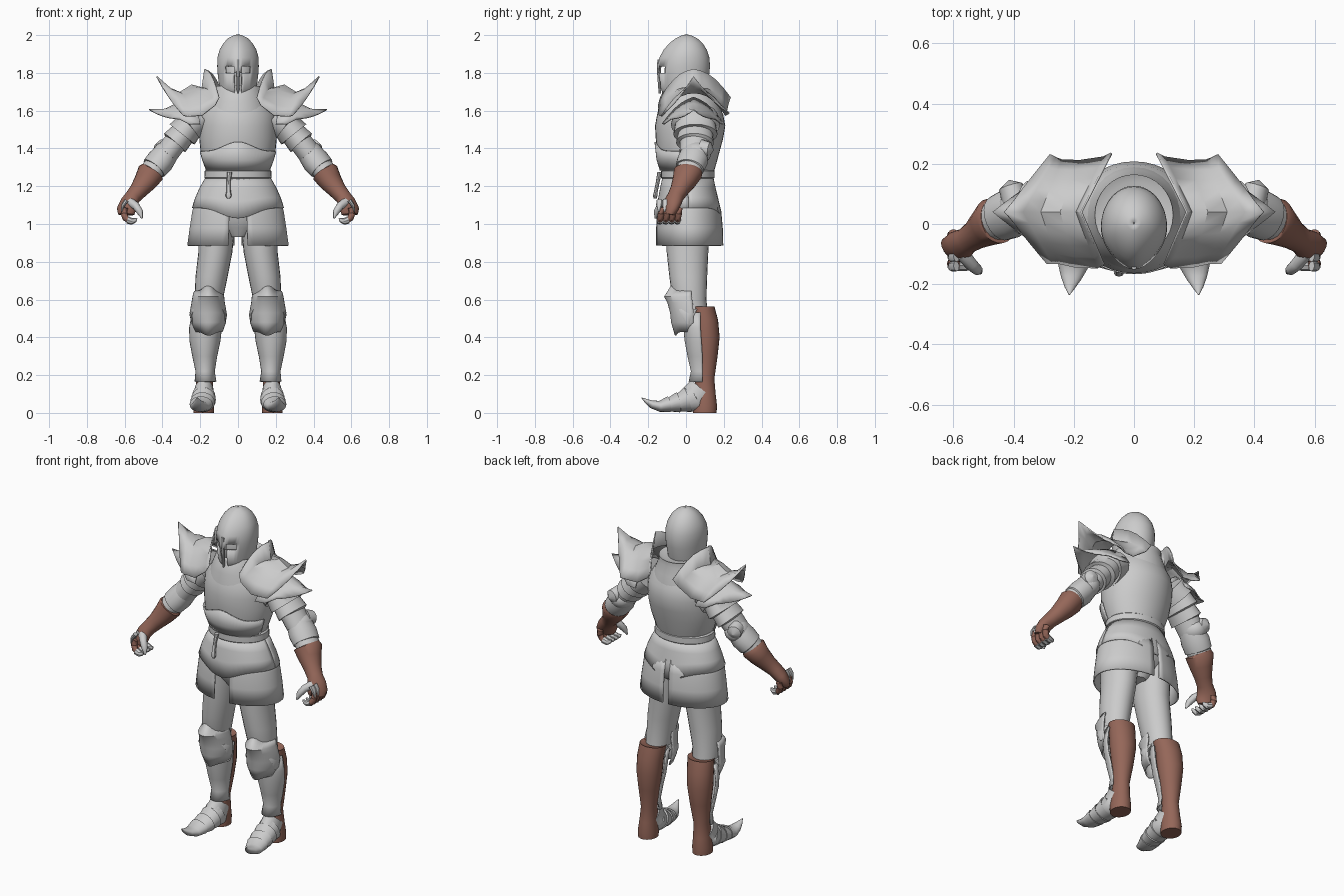
import bpy, bmesh, math
from mathutils import Vector


def material(name, rgb):
    m = bpy.data.materials.new(name)
    m.diffuse_color = (*rgb, 1)
    return m


STEEL = material("steel", (0.6, 0.6, 0.6))
LEATHER = material("brown_leather", (0.30, 0.135, 0.10))


def finish(name, bm, mat, pair, thick=0):
    bmesh.ops.recalc_face_normals(bm, faces=bm.faces)
    me = bpy.data.meshes.new(name)
    bm.to_mesh(me)
    bm.free()
    ob = bpy.data.objects.new(name, me)
    bpy.context.collection.objects.link(ob)
    me.materials.append(mat)
    if thick:
        s = ob.modifiers.new("thickness", "SOLIDIFY")
        s.thickness, s.offset = thick, 0
    if pair:
        ob.modifiers.new("other_side", "MIRROR")
    return ob


def tube(name, pts, mat=STEEL, seg=20, pair=True, arc=None, along=False,
         keel=0, cut=None):
    """Loft rings (x, y, z, ru, rv, dip); rings are level unless along=True."""
    bm = bmesh.new()
    a0, a1 = arc or (0, 360)
    n = seg + 1 if arc else seg
    rings = []
    for i, p in enumerate(pts):
        c = Vector(p[:3])
        u, v = Vector((1, 0, 0)), Vector((0, 1, 0))
        if along:
            t = Vector(pts[min(i + 1, len(pts) - 1)][:3]) - Vector(pts[max(i - 1, 0)][:3])
            u = t.cross(Vector((0, 0, 1))).normalized()
            v = u.cross(t).normalized()
        ru, rv = p[3], p[4] if len(p) > 4 else p[3]
        dip = p[5] if len(p) > 5 else 0
        ring = []
        for k in range(n):
            a = math.radians(a0 + (a1 - a0) * k / seg)
            s = math.sin(a)
            co = c + u * ru * math.cos(a) * (1 - keel * max(0, -s) ** 2) + v * rv * s
            co.z += dip * abs(s) ** 8
            ring.append(bm.verts.new(co))
        rings.append(ring)
    for r, q in zip(rings, rings[1:]):
        for k in range(seg):
            j = (k + 1) % n
            bm.faces.new((r[k], r[j], q[j], q[k]))
    if not arc and not cut:
        bm.faces.new(rings[0])
        bm.faces.new(rings[-1])
    if cut:
        gone = [f for f in bm.faces if cut(f.calc_center_median())]
        bmesh.ops.delete(bm, geom=gone, context="FACES")
    return finish(name, bm, mat, pair, 0.008 if arc or cut else 0)


def ball(name, c, r, mat=STEEL, pair=True):
    bm = bmesh.new()
    bmesh.ops.create_uvsphere(bm, u_segments=20, v_segments=12, radius=1)
    for v in bm.verts:
        v.co = Vector(c) + Vector([v.co[i] * r[i] for i in range(3)])
    return finish(name, bm, mat, pair)


def winged_plate(name, rows, bulge):
    """Tent-shaped plate: each row has front, ridge and back points."""
    bm = bmesh.new()
    grid, n = [], 5
    for ri, (f, r, b) in enumerate(rows):
        f, r, b = Vector(f), Vector(r), Vector(b)
        line = [f.lerp(r, k / n) for k in range(n)] + [r.lerp(b, k / n) for k in range(n + 1)]
        lift = bulge if ri < len(rows) - 1 else -bulge * 0.5
        for k, p in enumerate(line):
            p.z += lift * abs(math.sin(math.pi * k / n))
        grid.append([bm.verts.new(p) for p in line])
    for p, q in zip(grid, grid[1:]):
        for k in range(2 * n):
            bm.faces.new((p[k], p[k + 1], q[k + 1], q[k]))
    return finish(name, bm, STEEL, True, 0.007)


# Helmet with eye openings, mouth slot and nose guard
def helmet_opening(c):
    if c.y > 0:
        return False
    eye = 1.80 < c.z < 1.835 and 0.02 < abs(c.x) < 0.07
    return eye or (c.z < 1.80 and abs(c.x) < 0.016)


helm = [(1.66, -.11, .09, .085), (1.72, -.135, .105, .095), (1.80, -.145, .12, .104),
        (1.835, -.147, .123, .106), (1.88, -.137, .12, .105), (1.92, -.115, .107, .094),
        (1.955, -.085, .085, .074), (1.98, -.052, .057, .05), (1.995, -.02, .025, .022),
        (2.0, 0, .005, .002)]
tube("helmet", [(0, (f + b) / 2, z, w, (b - f) / 2) for z, f, b, w in helm],
     seg=48, pair=False, keel=0.25, cut=helmet_opening)
tube("nose_guard", [(0, -.14, 1.87, .010, .012), (0, -.143, 1.80, .010, .010),
                    (0, -.138, 1.69, .006, .007)], seg=8, pair=False)
ball("head", (0, -.01, 1.80), (.088, .105, .15), pair=False)
tube("gorget", [(0, .02, 1.58, .18, .172), (0, .02, 1.65, .155, .16),
                (0, .02, 1.70, .135, .145), (0, .03, 1.73, .13, .135),
                (0, .03, 1.72, .10, .11)], seg=32, pair=False)

# Breastplate, lower front plate, belt
tube("breastplate", [(0, .01, 1.27, .162, .135), (0, .01, 1.31, .175, .148),
                     (0, .012, 1.38, .198, .165), (0, .018, 1.45, .205, .178),
                     (0, .022, 1.52, .205, .186), (0, .022, 1.58, .20, .175),
                     (0, .02, 1.64, .165, .15), (0, .02, 1.70, .11, .12)],
     seg=36, pair=False)
tube("waist_plate", [(0, .01, 1.285, .172, .145), (0, .01, 1.34, .193, .162),
                     (0, .01, 1.385, .206, .173, .05)], seg=28, pair=False, arc=(-165, -15))
tube("belt", [(0, .01, 1.235, .168, .132), (0, .01, 1.245, .178, .142),
              (0, .01, 1.28, .176, .142), (0, .01, 1.29, .166, .13)], seg=36, pair=False)
tube("belt_strap", [(-.045, -.14, 1.275, .014, .012), (-.05, -.15, 1.22, .010, .010),
                    (-.05, -.16, 1.17, .012, .010), (-.05, -.163, 1.15, .017, .012),
                    (-.05, -.163, 1.135, .008, .008)], seg=8, pair=False)

# Hip skirt and hanging skirt plates
tube("hip_skirt", [(0, .01, 1.25, .166, .13), (0, .01, 1.19, .20, .143),
                   (0, .012, 1.14, .222, .158, -.02), (0, .013, 1.085, .24, .172, -.055)],
     seg=48, pair=False, arc=(0, 360))
tube("skirt_plate", [(0, .013, 1.14, .215, .152), (0, .015, 1.07, .238, .168),
                     (0, .017, .98, .252, .174), (0, .018, .885, .265, .176)],
     seg=24, arc=(-79, 86))
tube("hips", [(0, .01, .93, .05, .07), (0, .01, .98, .12, .10), (0, .01, 1.05, .20, .13),
              (0, .01, 1.2, .18, .13)], seg=28, pair=False)

# Legs and boots
tube("thigh", [(.11, .01, 1.06, .10, .12), (.115, .01, .95, .095, .115),
               (.12, .008, .85, .09, .11), (.14, .012, .72, .085, .10),
               (.155, .018, .60, .075, .09), (.16, .05, .48, .065, .07)], seg=24)
tube("boot", [(.16, .08, .555, .070, .062), (.16, .085, .562, .078, .066),
              (.167, .10, .49, .076, .07), (.17, .107, .40, .073, .071),
              (.172, .107, .30, .060, .06), (.176, .10, .18, .044, .05),
              (.18, .10, .10, .048, .057), (.182, .10, .04, .055, .064),
              (.182, .10, 0, .054, .062)], LEATHER, seg=24)
tube("shin_guard", [(.16, .08, .53, .080, .10), (.172, .08, .45, .083, .09),
                    (.175, .085, .38, .078, .088), (.176, .09, .30, .062, .078),
                    (.174, .09, .22, .047, .060), (.172, .09, .165, .054, .072)],
     seg=20, arc=(-178, -2))
tube("knee_cop", [(.155, .04, .43, .070, .095, -.02), (.155, .04, .48, .088, .115),
                  (.158, .04, .53, .094, .12), (.158, .035, .585, .084, .13),
                  (.157, .03, .615, .080, .142), (.155, .03, .645, .074, .095, .045)],
     seg=24, arc=(-180, 0))
for name, sx in (("outer_knee_wing", 1), ("inner_knee_wing", -1)):
    tube(name, [(.157 + .075 * sx, .01, .55, .012, .05), (.157 + .09 * sx, .01, .52, .010, .035),
                (.157 + .085 * sx, .01, .47, .003, .008)], seg=8)

# Armoured shoe with overlapping bands and upturned toe
shoe = [(.18, .085, .125, .050, .075), (.18, .05, .085, .055, .080), (.181, .049, .08, .063, .080),
        (.183, .01, .067, .060, .060), (.183, .009, .07, .066, .068),
        (.188, -.04, .052, .061, .046), (.188, -.041, .056, .066, .054),
        (.195, -.09, .043, .058, .036), (.195, -.091, .046, .062, .042),
        (.203, -.14, .035, .050, .029), (.209, -.18, .045, .034, .021),
        (.213, -.21, .062, .018, .012), (.215, -.235, .080, .002, .002)]
tube("armoured_shoe", shoe, along=True)

# Arms with banded plates
tube("upper_arm_plates", [(.19, .05, 1.57, .12, .085), (.255, .05, 1.525, .13, .095),
                          (.256, .05, 1.523, .108, .078), (.295, .05, 1.475, .117, .085),
                          (.296, .05, 1.473, .093, .068), (.335, .047, 1.43, .10, .075),
                          (.336, .047, 1.428, .08, .062), (.38, .04, 1.37, .075, .062)], along=True)
ball("elbow_cop", (.383, .055, 1.375), (.068, .078, .062))
tube("elbow_fan", [(.395, .08, 1.40, .045, .05), (.41, .125, 1.395, .040, .04),
                   (.415, .145, 1.39, .004, .004)], seg=10, along=True)
tube("forearm_guard", [(.375, .045, 1.38, .072, .064), (.41, .035, 1.335, .083, .072),
                       (.445, .02, 1.295, .078, .068), (.446, .02, 1.294, .070, .060),
                       (.475, .005, 1.26, .066, .058)], along=True)
tube("glove", [(.455, .012, 1.28, .074, .064), (.462, .010, 1.27, .080, .070),
               (.49, -.01, 1.225, .066, .060), (.525, -.035, 1.18, .050, .048),
               (.555, -.055, 1.145, .044, .042), (.578, -.07, 1.115, .052, .040),
               (.59, -.085, 1.08, .058, .036), (.592, -.09, 1.05, .045, .028)], LEATHER, along=True)

# Curled fingers with steel tips
for i in range(4):
    y = -.035 - .031 * i
    tube("finger_base_%d" % i, [(.600, y, 1.085, .018), (.604, y - .004, 1.055, .018),
                                (.595, y - .008, 1.03, .017), (.578, y - .01, 1.02, .016)],
         LEATHER, seg=10, along=True)
    tube("finger_tip_%d" % i, [(.585, y - .009, 1.022, .020), (.562, y - .011, 1.014, .018),
                               (.545, y - .014, 1.02, .012), (.535, y - .015, 1.03, .003)],
         seg=8, along=True)
    tube("knuckle_plate_%d" % i, [(.590, y - .012, 1.125, .017, .012), (.608, y - .014, 1.10, .016, .010),
                                  (.617, y - .016, 1.065, .003, .003)], seg=8, along=True)
tube("thumb", [(.57, -.10, 1.115, .024), (.54, -.135, 1.095, .021), (.52, -.153, 1.065, .018),
               (.508, -.163, 1.03, .004)], seg=10, along=True)

# Winged shoulder plates, upper and lower
winged_plate("upper_shoulder_plate", [
    ((.10, -.135, 1.67), (.175, .04, 1.82), (.075, .235, 1.67)),
    ((.12, -.145, 1.63), (.192, .04, 1.715), (.10, .222, 1.63)),
    ((.19, -.143, 1.575), (.245, .04, 1.735), (.18, .21, 1.575)),
    ((.25, -.13, 1.57), (.31, .04, 1.695), (.24, .212, 1.575)),
    ((.27, -.13, 1.57), (.37, .04, 1.72), (.26, .22, 1.58)),
    ((.29, -.13, 1.575), (.43, .04, 1.78), (.28, .23, 1.585))], .035)
winged_plate("lower_shoulder_plate", [
    ((.20, -.125, 1.53), (.24, .04, 1.67), (.20, .20, 1.53)),
    ((.26, -.115, 1.53), (.33, .04, 1.635), (.26, .19, 1.53)),
    ((.29, -.095, 1.545), (.39, .04, 1.605), (.29, .17, 1.545)),
    ((.31, -.08, 1.555), (.47, .04, 1.605), (.31, .155, 1.555))], .025)

# Smooth shading with sharp edges kept
for ob in bpy.context.scene.objects:
    ob.select_set(True)
    bpy.context.view_layer.objects.active = ob
bpy.ops.object.shade_smooth_by_angle(angle=math.radians(40))
